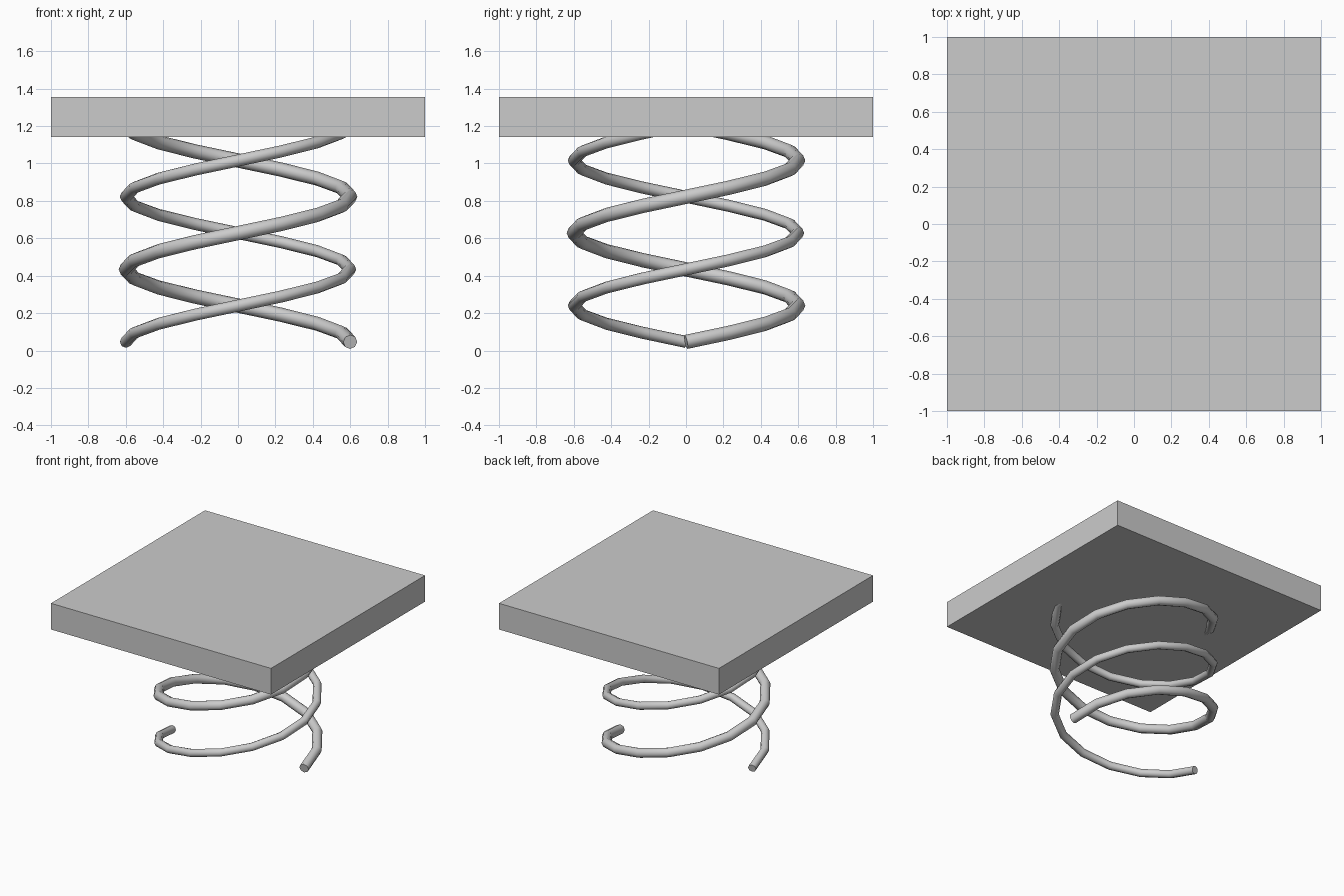
import bpy
import math

if "Cube" in bpy.data.objects:
    bpy.data.objects.remove(bpy.data.objects["Cube"])

RADIUS = 0.6
Z_START = 0.046
PITCH = 0.776
TURNS = 1.5
STEPS = 16  # segments per turn


def coil(name, start_angle, thickness):
    """Rising counter-clockwise helix swept with a round section."""
    curve = bpy.data.curves.new(name, 'CURVE')
    curve.dimensions = '3D'
    curve.twist_mode = 'Z_UP'
    curve.bevel_depth = thickness
    curve.bevel_resolution = 2
    curve.use_fill_caps = True
    count = int(STEPS * TURNS) + 1
    spline = curve.splines.new('POLY')
    spline.points.add(count - 1)
    for i, p in enumerate(spline.points):
        t = i / STEPS
        a = start_angle + 2 * math.pi * t
        p.co = (RADIUS * math.cos(a), RADIUS * math.sin(a), Z_START + PITCH * t, 1)
    obj = bpy.data.objects.new(name, curve)
    bpy.context.collection.objects.link(obj)
    bpy.ops.object.select_all(action='DESELECT')
    obj.select_set(True)
    bpy.context.view_layer.objects.active = obj
    bpy.ops.object.convert(target='MESH')
    bpy.ops.object.shade_smooth_by_angle(angle=math.radians(60))


# Square table top
bpy.ops.mesh.primitive_cube_add(size=1, location=(0, 0, 1.248))
top = bpy.context.object
top.name = "table_top"
top.scale = (2, 2, 0.215)
bpy.ops.object.transform_apply(location=False, rotation=False, scale=True)

# Two interleaved coil legs, the second slightly thinner
coil("coil_leg_right", 0, 0.038)
coil("coil_leg_left", math.pi, 0.032)
